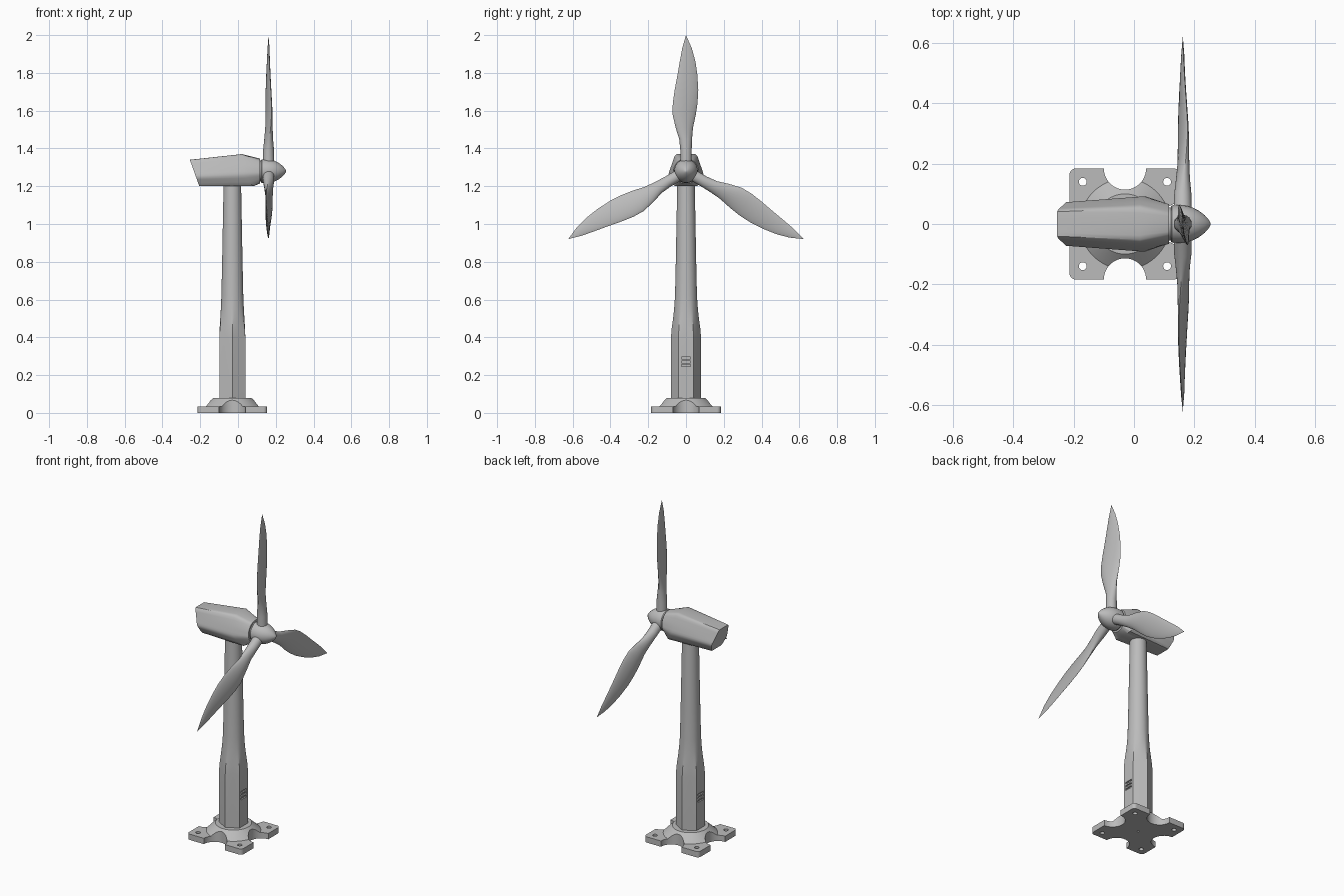
import bpy
import bmesh
from math import sin, cos, pi, radians
from mathutils import Matrix, Vector

default_cube = bpy.data.objects.get("Cube")
if default_cube:
    bpy.data.objects.remove(default_cube, do_unlink=True)

GREY = (0.5, 0.5, 0.5, 1.0)
grey = bpy.data.materials.new("plain_grey")
grey.use_nodes = True
grey.diffuse_color = GREY
grey.node_tree.nodes["Principled BSDF"].inputs["Base Color"].default_value = GREY

TOWER_X = -0.03
AXIS_Z = 1.28
BLADE_X = 0.162
SIDES = 48
ANGLES = [2 * pi * i / SIDES for i in range(SIDES)]


def finish(name, bm):
    """Turn a bmesh into a named grey object."""
    bmesh.ops.recalc_face_normals(bm, faces=bm.faces)
    mesh = bpy.data.meshes.new(name)
    bm.to_mesh(mesh)
    bm.free()
    mesh.materials.append(grey)
    obj = bpy.data.objects.new(name, mesh)
    bpy.context.collection.objects.link(obj)
    return obj


def loft(name, rings):
    """Skin a closed solid through rings with equal point counts."""
    bm = bmesh.new()
    loops = [[bm.verts.new(p) for p in ring] for ring in rings]
    for a, b in zip(loops, loops[1:]):
        for i in range(len(a)):
            j = (i + 1) % len(a)
            bm.faces.new((a[i], a[j], b[j], b[i]))
    bm.faces.new(loops[0])
    bm.faces.new(loops[-1])
    bmesh.ops.remove_doubles(bm, verts=bm.verts, dist=0.00001)
    return finish(name, bm)


def cylinder(name, x, y, low, high, r_low, r_high):
    bm = bmesh.new()
    bmesh.ops.create_cone(bm, cap_ends=True, segments=SIDES, radius1=r_low,
                          radius2=r_high, depth=high - low,
                          matrix=Matrix.Translation((x, y, (low + high) / 2)))
    return finish(name, bm)


def box(name, centre, size, corner=0):
    bm = bmesh.new()
    bmesh.ops.create_cube(bm, matrix=Matrix.Translation(centre) @ Matrix.Diagonal((*size, 1)))
    if corner:
        upright = [e for e in bm.edges
                   if abs(e.verts[0].co.z - e.verts[1].co.z) > size[2] / 2]
        bmesh.ops.bevel(bm, geom=upright, offset=corner, segments=6,
                        profile=0.5, affect='EDGES')
    return finish(name, bm)


def cut(obj, cutters):
    """Subtract the cutters and bake the result."""
    for cutter in cutters:
        cutter.hide_render = True
        mod = obj.modifiers.new("cut", 'BOOLEAN')
        mod.operation = 'DIFFERENCE'
        mod.solver = 'EXACT'
        mod.object = cutter
    graph = bpy.context.evaluated_depsgraph_get()
    baked = bpy.data.meshes.new_from_object(obj.evaluated_get(graph))
    obj.modifiers.clear()
    obj.data = baked


def discard(cutters):
    for cutter in cutters:
        bpy.data.objects.remove(cutter, do_unlink=True)


# Base plate and collar with four round notches and bolt holes
HALF = 0.184
base_plate = box("base_plate", (TOWER_X, 0, 0.0175), (2 * HALF, 2 * HALF, 0.035), 0.02)
base_collar = cylinder("base_collar", TOWER_X, 0, 0.035, 0.08, 0.15, 0.1)
notches = [cylinder("notch", TOWER_X + HALF * dx, HALF * dy, -0.1, 0.2, 0.07, 0.07)
           for dx, dy in ((1, 0), (-1, 0), (0, 1), (0, -1))]
holes = [cylinder("bolt_hole", TOWER_X + 0.14 * sx, 0.14 * sy, -0.1, 0.1, 0.013, 0.013)
         for sx in (1, -1) for sy in (1, -1)]
holes.append(cylinder("centre_hole", TOWER_X, 0, -0.1, 0.02, 0.006, 0.006))
cut(base_plate, notches + holes)
cut(base_collar, notches)
discard(notches + holes)


# Tower: hexagonal foot that blends into a tapering round column
def tower_ring(z, radius, hexness):
    ring = []
    for a in ANGLES:
        corner = 1 / cos((a + pi / 6) % (pi / 3) - pi / 6)
        r = radius * (1 + hexness * (corner - 1))
        ring.append((TOWER_X + r * cos(a), r * sin(a), z))
    return ring


tower = loft("tower", [tower_ring(*level) for level in (
    (0.07, 0.069, 1), (0.4, 0.069, 1), (0.45, 0.067, 0.8), (0.5, 0.064, 0.45),
    (0.55, 0.061, 0.2), (0.62, 0.058, 0), (0.8, 0.054, 0), (1.23, 0.046, 0))])
slots = [box("slot", (TOWER_X + 0.069 * side, 0, 0.25 + 0.02 * row), (0.016, 0.05, 0.011))
         for side in (1, -1) for row in range(3)]
cut(tower, slots)
discard(slots)

# Nacelle: rounded six-sided body, leaning rear face, round front neck
PLANES = [(0, 1, 0.09), (0, -1, 0.08)]
for side in (1, -1):
    PLANES += [(0.945 * side, 0.326, 0.083), (0.876 * side, -0.482, 0.093)]


def body_radius(a, power=26):
    total = sum((max(0, ny * cos(a) + nz * sin(a)) / d) ** power for ny, nz, d in PLANES)
    return total ** (-1 / power)


section = [(body_radius(a) * cos(a), body_radius(a) * sin(a)) for a in ANGLES]
rear = []
for y, z in section:
    up = (z + 0.08) / 0.17
    rear.append((-0.205 - 0.05 * up, 0.79 * y, 1.2 + 0.14 * up))
shoulder = [(0.02 + 0.75 * max(0, -z), y, AXIS_Z + z) for y, z in section]


def axis_ring(x, r):
    return [(x, r * cos(a), AXIS_Z + r * sin(a)) for a in ANGLES]


loft("nacelle", [rear, shoulder, axis_ring(0.116, 0.066)])
loft("rotor_shaft", [axis_ring(0.1, 0.055), axis_ring(0.13, 0.055)])

# Hub with pointed rounded nose
loft("hub", [axis_ring(x, r) for x, r in (
    (0.122, 0.058), (0.126, 0.062), (0.15, 0.063), (0.175, 0.06), (0.195, 0.054),
    (0.215, 0.044), (0.235, 0.029), (0.248, 0.014), (0.253, 0.006), (0.255, 0))])

# Blades: distance, trailing edge, leading edge, half thickness, pitch, edge sharpness
STATIONS = (
    (0.04, -0.03, 0.03, 0.03, 0, 0), (0.11, -0.03, 0.03, 0.029, 0, 0),
    (0.17, -0.036, 0.032, 0.023, 0.12, 0.1), (0.23, -0.055, 0.037, 0.018, 0.2, 0.3),
    (0.3, -0.071, 0.052, 0.015, 0.22, 0.5), (0.36, -0.07, 0.061, 0.013, 0.21, 0.5),
    (0.43, -0.06, 0.065, 0.011, 0.19, 0.5), (0.51, -0.045, 0.06, 0.009, 0.16, 0.5),
    (0.58, -0.033, 0.05, 0.007, 0.12, 0.5), (0.65, -0.02, 0.031, 0.005, 0.08, 0.5),
    (0.72, 0, 0, 0, 0, 0))


def blade_ring(turn, dist, trail, lead, thick, pitch, sharp):
    ring = []
    for a in ANGLES[::2]:
        y = (lead + trail) / 2 + (lead - trail) / 2 * cos(a)
        x = thick * sin(a) * abs(sin(a)) ** sharp - pitch * y
        ring.append(turn @ Vector((x, y, dist)) + Vector((BLADE_X, 0, AXIS_Z)))
    return ring


for name, angle in (("top_blade", 0), ("front_blade", 120), ("back_blade", 240)):
    turn = Matrix.Rotation(radians(angle), 3, 'X')
    loft(name, [blade_ring(turn, *station) for station in STATIONS])

# Smooth round surfaces and keep the hard edges
bpy.ops.object.select_all(action='DESELECT')
for obj in bpy.context.collection.objects:
    if obj.type == 'MESH' and grey.name in obj.data.materials:
        obj.select_set(True)
        bpy.context.view_layer.objects.active = obj
bpy.ops.object.shade_smooth_by_angle(angle=radians(30))
